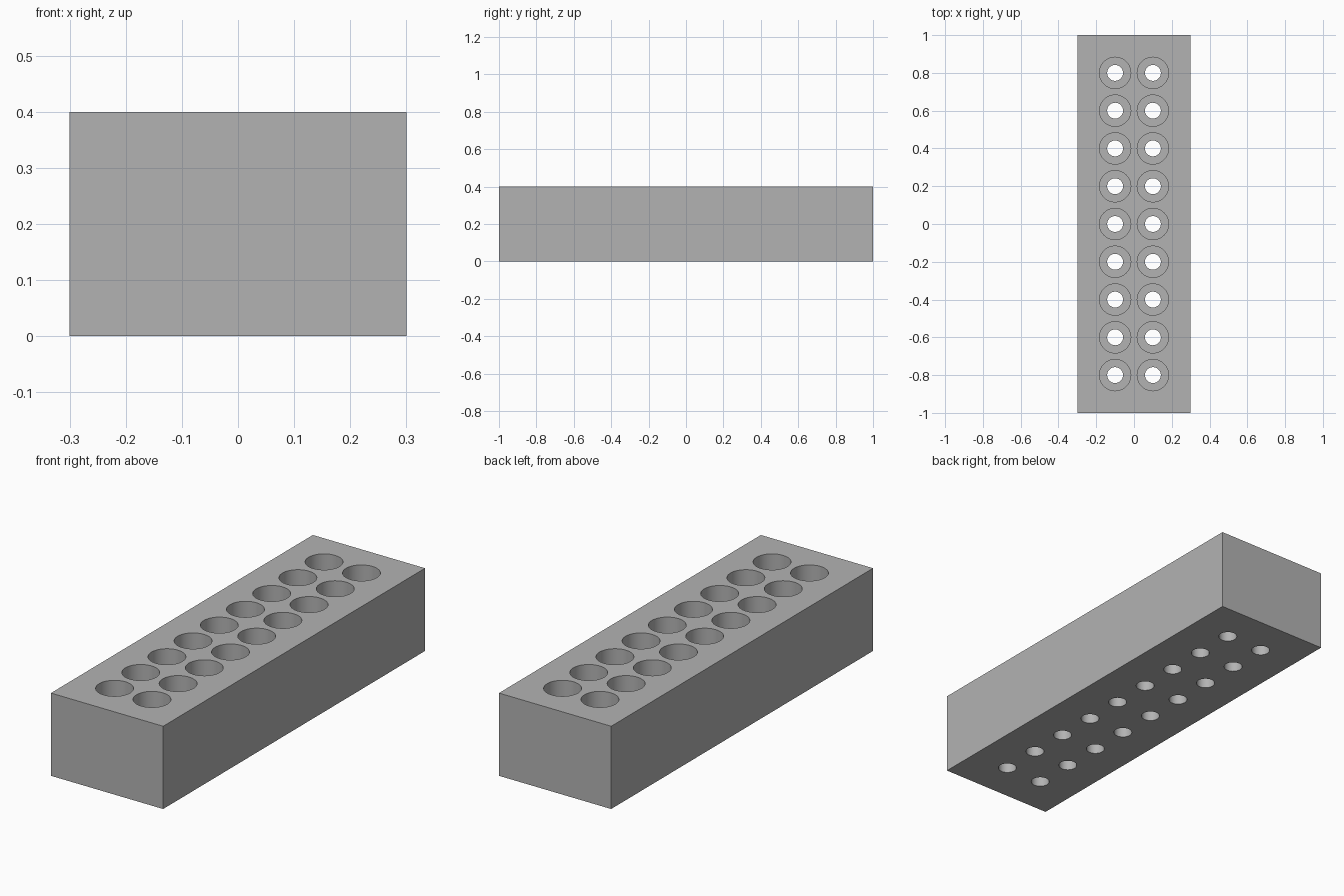
import bpy
import bmesh
from math import cos, sin, tau, radians

WIDTH, LENGTH, HEIGHT = 0.6, 2.0, 0.4
PITCH, ROWS = 0.2, 9
SOCKET_R, DRAIN_R = 0.083, 0.042
LEDGE_Z = 0.2
SIDES = 48

cube = bpy.data.objects.get("Cube")
if cube:
    bpy.data.objects.remove(cube, do_unlink=True)

grey = bpy.data.materials.new("plain_grey")
grey.use_nodes = True
colour = (0.45, 0.45, 0.45, 1)
grey.diffuse_color = colour
grey.node_tree.nodes["Principled BSDF"].inputs["Base Color"].default_value = colour


def add_stepped_plug(bm, x, y):
    """Closed turned solid: narrow drain below, wide socket above."""
    profile = [(DRAIN_R, -0.1), (DRAIN_R, LEDGE_Z),
               (SOCKET_R, LEDGE_Z), (SOCKET_R, HEIGHT + 0.1)]
    rings = [[bm.verts.new((x + r * cos(tau * i / SIDES), y + r * sin(tau * i / SIDES), z))
              for i in range(SIDES)] for r, z in profile]
    for low, high in zip(rings, rings[1:]):
        for i in range(SIDES):
            j = (i + 1) % SIDES
            bm.faces.new((low[i], low[j], high[j], high[i]))
    bm.faces.new(rings[0][::-1])
    bm.faces.new(rings[-1])


# Block body
bpy.ops.mesh.primitive_cube_add(size=1, location=(0, 0, HEIGHT / 2))
block = bpy.context.object
block.name = "rack_block"
block.scale = (WIDTH, LENGTH, HEIGHT)
bpy.ops.object.transform_apply(location=True, rotation=False, scale=True)
block.data.materials.append(grey)

# Cutter for the two columns of stepped holes
bm = bmesh.new()
for row in range(ROWS):
    for side in (-1, 1):
        add_stepped_plug(bm, side * PITCH / 2, (row - (ROWS - 1) / 2) * PITCH)
mesh = bpy.data.meshes.new("hole_cutter")
bm.to_mesh(mesh)
bm.free()
mesh.materials.append(grey)
cutter = bpy.data.objects.new("hole_cutter", mesh)
bpy.context.collection.objects.link(cutter)
cutter.hide_render = True

# Cut the holes, then discard the cutter
cut = block.modifiers.new("holes", "BOOLEAN")
cut.operation = "DIFFERENCE"
cut.solver = "EXACT"
cut.object = cutter
bpy.ops.object.modifier_apply(modifier=cut.name)
bpy.data.objects.remove(cutter, do_unlink=True)

# Round hole walls, crisp rims and edges
bpy.ops.object.shade_smooth_by_angle(angle=radians(30))
